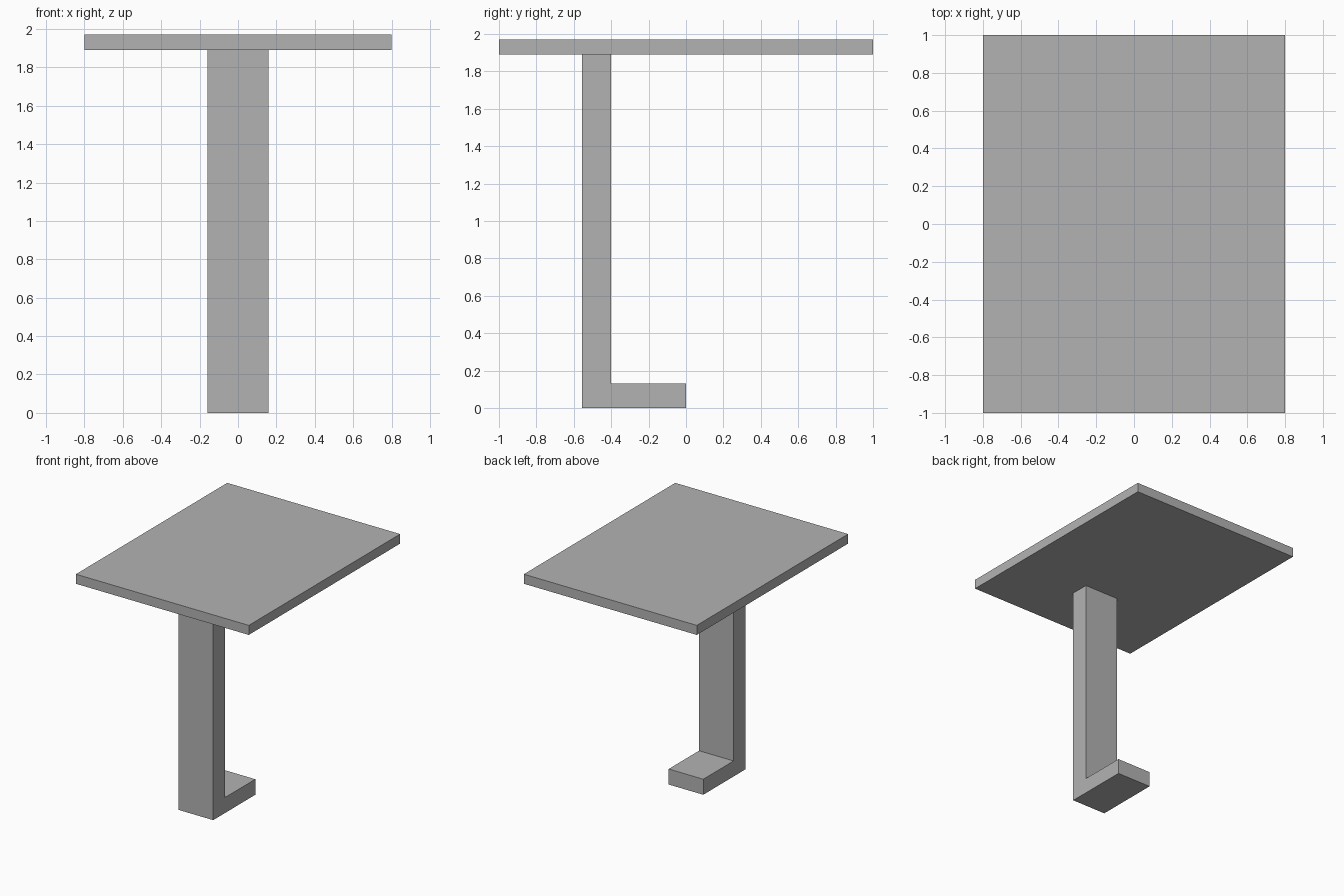
import bpy
import bmesh

if "Cube" in bpy.data.objects:
    bpy.data.objects.remove(bpy.data.objects["Cube"])

grey = bpy.data.materials.new("plain grey")
grey.diffuse_color = (0.45, 0.45, 0.45, 1)
grey.use_nodes = True
grey.node_tree.nodes["Principled BSDF"].inputs["Base Color"].default_value = grey.diffuse_color


def extrude_profile(name, profile, half_width):
    """Extrude a (y, z) side outline across x, centred on x = 0."""
    bm = bmesh.new()
    face = bm.faces.new([bm.verts.new((-half_width, y, z)) for y, z in profile])
    ext = bmesh.ops.extrude_face_region(bm, geom=[face], use_keep_orig=True)
    verts = [g for g in ext["geom"] if isinstance(g, bmesh.types.BMVert)]
    bmesh.ops.translate(bm, verts=verts, vec=(2 * half_width, 0, 0))
    bmesh.ops.recalc_face_normals(bm, faces=bm.faces)
    mesh = bpy.data.meshes.new(name)
    bm.to_mesh(mesh)
    bm.free()
    mesh.materials.append(grey)
    obj = bpy.data.objects.new(name, mesh)
    bpy.context.collection.objects.link(obj)
    return obj


# Flat rectangular top
extrude_profile("table_top", [(-1, 1.89), (1, 1.89), (1, 1.97), (-1, 1.97)], 0.8)

# L-shaped support: upright column with a foot reaching backwards
extrude_profile("support_leg", [(-0.556, 0), (0, 0), (0, 0.13), (-0.4, 0.13),
                                (-0.4, 1.89), (-0.556, 1.89)], 0.16)
